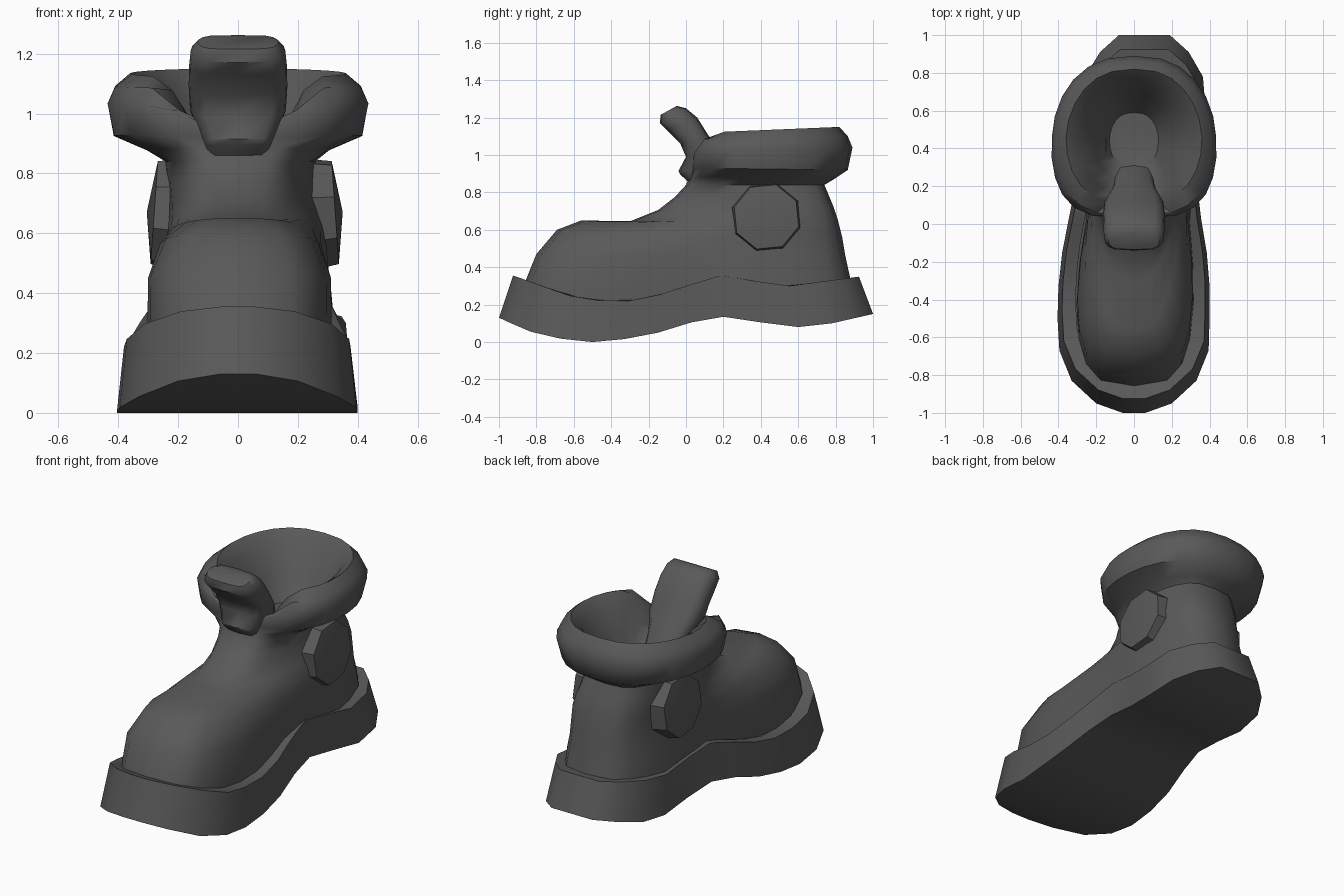
import bpy, bmesh, math
from mathutils import Matrix

if "Cube" in bpy.data.objects:
    bpy.data.objects.remove(bpy.data.objects["Cube"])

RUBBER = bpy.data.materials.new("dark_rubber")
RUBBER.diffuse_color = (.1, .1, .1, 1)
RUBBER.use_nodes = True
RUBBER.node_tree.nodes["Principled BSDF"].inputs["Base Color"].default_value = RUBBER.diffuse_color


def finish(name, bm, angle=40):
    bmesh.ops.recalc_face_normals(bm, faces=bm.faces)
    me = bpy.data.meshes.new(name)
    bm.to_mesh(me)
    bm.free()
    me.materials.append(RUBBER)
    ob = bpy.data.objects.new(name, me)
    bpy.context.collection.objects.link(ob)
    bpy.ops.object.select_all(action='DESELECT')
    ob.select_set(True)
    bpy.context.view_layer.objects.active = ob
    bpy.ops.object.shade_smooth_by_angle(angle=math.radians(angle))
    return ob


def interp(table, y):
    if y <= table[0][0]:
        return table[0][1]
    for (a, za), (b, zb) in zip(table, table[1:]):
        if y <= b:
            return za + (zb - za) * (y - a) / (b - a)
    return table[-1][1]


def ring(yf, zf, yb, zb, wf, wm, wb, cx, pf, pb, n=24, zfun=None, notch=None):
    """Tilted closed section from a front point to a back point."""
    pts = []
    for i in range(n):
        t = 2 * math.pi * i / n
        s = (1 - math.cos(t)) / 2
        w = wf + (wm - wf) * 2 * s if s < 0.5 else wm + (wb - wm) * (2 * s - 1)
        sn = math.sin(t)
        x = w * math.copysign(abs(sn) ** (pf if s < .5 else pb), sn)
        y = yf + (yb - yf) * s
        z = zfun(y) if zfun else zf + (zb - zf) * s
        if notch and s < .2:      # gap at the front where the tongue sits
            k = min(1, max(0, (.24 - abs(x)) / .1))
            z += (min(z, notch) - z) * k
        pts.append((x + cx * s * min(1, 1.6 * s), y, z))
    return pts


def bridge(bm, rings):
    rows = [[bm.verts.new(c) for c in r] for r in rings]
    for a, b in zip(rows, rows[1:]):
        n = len(a)
        for i in range(n):
            bm.faces.new((a[i], a[(i + 1) % n], b[(i + 1) % n], b[i]))
    return rows


# wavy lower and upper edges of the sole, as (y, z)
BOTTOM = [(-1, .13), (-.85, .06), (-.69, .02), (-.5, 0), (-.36, .01), (-.15, .05),
          (0, .1), (.2, .135), (.3, .125), (.45, .095), (.6, .08), (.78, .1), (1, .15)]
RIM = [(-.92, .355), (-.8, .31), (-.6, .24), (-.45, .22), (-.3, .22), (-.15, .25),
       (0, .3), (.2, .36), (.35, .33), (.52, .295), (.7, .32), (.93, .35)]

# sole: stations (y, left x, right x)
STATIONS = [(-1, -.06, .06), (-.95, -.2, .2), (-.83, -.33, .33), (-.67, -.395, .395),
            (-.5, -.405, .4), (-.33, -.4, .4), (-.15, -.38, .385), (.03, -.345, .355),
            (.2, -.31, .335), (.4, -.285, .35), (.6, -.28, .38), (.78, -.26, .365),
            (.91, -.18, .29), (1, -.08, .19)]


def sole_ring(k, sy, table):
    left, right = [], []
    for y, xl, xr in STATIONS:
        c, h, yy = (xl + xr) / 2, (xr - xl) / 2 * k, y * sy
        z = interp(table, yy)
        left.append((c - h, yy, z))
        right.append((c + h, yy, z))
    return right + left[::-1]


bm = bmesh.new()
rows = bridge(bm, [sole_ring(1, 1, BOTTOM), sole_ring(.94, .925, RIM),
                   sole_ring(.76, .84, RIM)])
b = rows[0]
for i in range(len(STATIONS) - 1):
    bm.faces.new((b[i], b[i + 1], b[-2 - i], b[-1 - i]))
finish("sole", bm, 58)

# upper: foot and ankle, then padded collar and the funnel inside it
foot = [(-.80, .47, .865, .40, .40, .265, .33, .05),
        (-.69, .60, .85, .47, .315, .26, .31, .05),
        (-.56, .65, .835, .56, .20, .255, .30, .05),
        (-.30, .645, .81, .66, .19, .25, .29, .05),
        (-.15, .705, .79, .72, .19, .25, .28, .04),
        (-.06, .775, .765, .78, .20, .25, .26, .03),
        (0, .84, .74, .84, .23, .25, .245, .02)]
collar = [(.02, .885, .79, .87, .32, .305, .30, .65, None),
          (.03, .93, .865, .92, .44, .415, .39, .55, .91),
          (.03, 1.03, .89, 1.04, .47, .435, .42, .55, .92),
          (.045, 1.085, .865, 1.10, .44, .41, .39, .6, .92),
          (.10, 1.12, .82, 1.15, .37, .36, .34, .75, .91),
          (.15, 1.07, .77, 1.10, .30, .29, .28, .8, .89),
          (.215, .93, .685, .95, .21, .21, .21, .8, .86),
          (.29, .81, .59, .81, .13, .13, .13, .8, None)]
bm = bmesh.new()
rings = [ring(-.86, 0, .88, 0, .40, .275, .34, .05, .6, .6,
              zfun=lambda y: interp(RIM, y) - .01)]
rings += [ring(*r, .6, .6) for r in foot]
rings += [ring(*r[:7], 0, r[7], .8, notch=r[8]) for r in collar]
rows = bridge(bm, rings)
bm.faces.new(rows[-1])
finish("upper_with_collar", bm, 50)

# tongue rising out of the funnel and curling forward
tongue = [(.03, .84, .31, .81, .11), (-.03, .895, .26, .90, .12),
          (-.04, .915, .24, .93, .125),
          (0, .99, .17, 1.03, .16), (-.03, 1.06, .11, 1.12, .165),
          (-.10, 1.13, .06, 1.20, .163), (-.14, 1.17, 0, 1.25, .158),
          (-.135, 1.215, -.05, 1.262, .135)]
bm = bmesh.new()
rows = bridge(bm, [ring(a, z, c, d, w, w, w, 0, .4, .4, 16) for a, z, c, d, w in tongue])
bm.faces.new(rows[-1])
finish("tongue", bm, 50)

# faceted ankle discs with slightly domed faces, one per side
for side, x, name in ((1, .325, "right_ankle_disc"), (-1, -.28, "left_ankle_disc")):
    bm = bmesh.new()
    bmesh.ops.create_cone(bm, cap_ends=True, segments=8, radius1=.2, radius2=.18,
                          depth=.12)
    face = [f for f in bm.faces if f.normal.z > .9]
    for v in bmesh.ops.poke(bm, faces=face)['verts']:
        v.co.z += .025
    bm.transform(Matrix.Translation((x - side * .06, .43, .665))
                 @ Matrix.Rotation(-side * .07, 4, 'Y')
                 @ Matrix.Rotation(side * math.pi / 2, 4, 'Y')
                 @ Matrix.Rotation(math.pi / 8 + .1, 4, 'Z'))
    finish(name, bm, 30)
